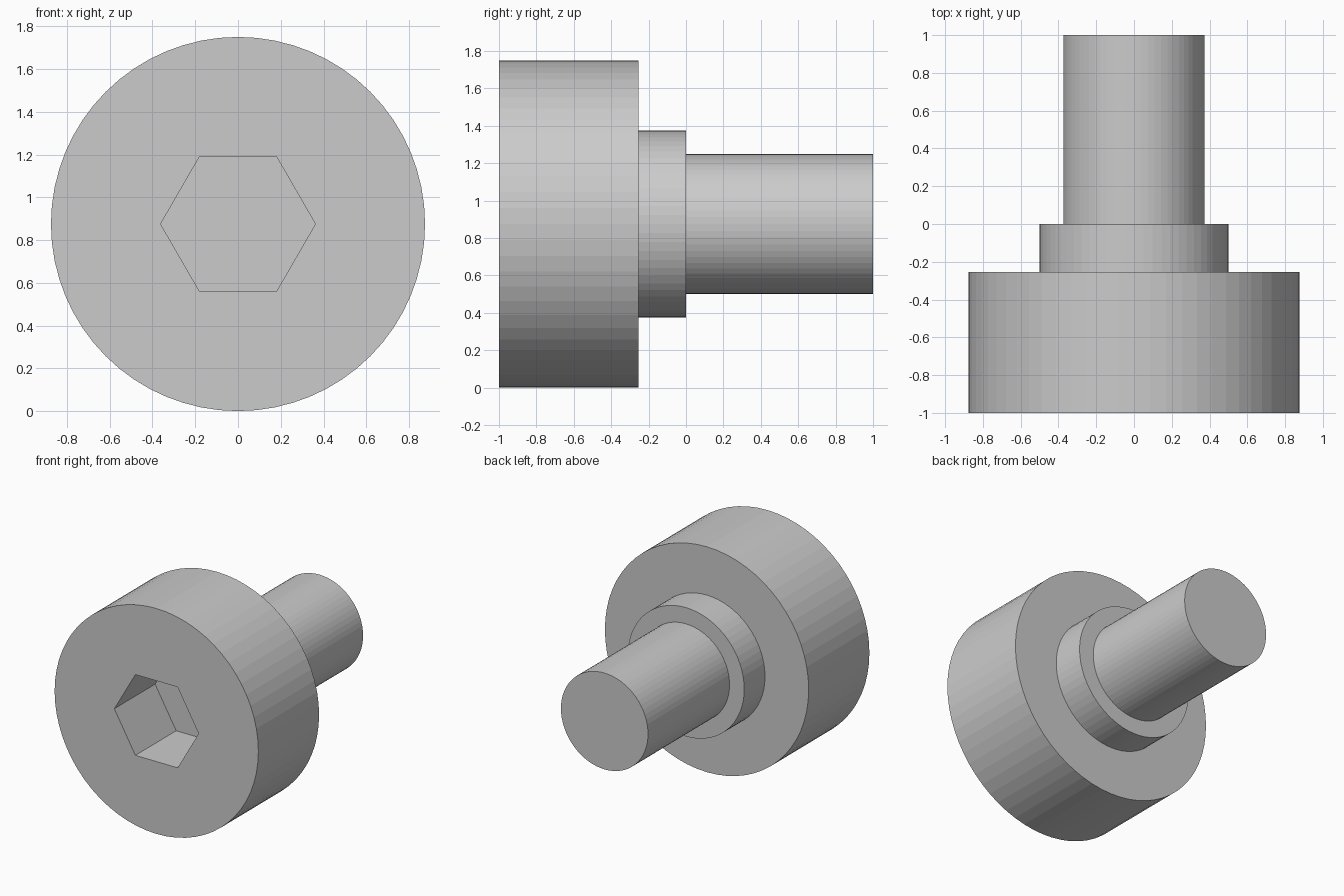
import bpy
import bmesh
from math import cos, sin, pi

if "Cube" in bpy.data.objects:
    bpy.data.objects.remove(bpy.data.objects["Cube"])

CENTRE_Z = 0.875


def turned_solid(name, profile, sides):
    """Solid of revolution about the y axis; profile is a list of (y, radius)."""
    bm = bmesh.new()
    rings = [[bm.verts.new((r * cos(2 * pi * i / sides), y,
                            CENTRE_Z + r * sin(2 * pi * i / sides)))
              for i in range(sides)] for y, r in profile]
    for a, b in zip(rings, rings[1:]):
        for i in range(sides):
            j = (i + 1) % sides
            bm.faces.new((a[i], a[j], b[j], b[i]))
    bm.faces.new(rings[0])
    bm.faces.new(rings[-1])
    bmesh.ops.recalc_face_normals(bm, faces=bm.faces)
    mesh = bpy.data.meshes.new(name)
    bm.to_mesh(mesh)
    bm.free()
    obj = bpy.data.objects.new(name, mesh)
    bpy.context.collection.objects.link(obj)
    return obj


# Bolt: wide head, short shoulder collar, plain shank
bolt = turned_solid("shoulder_bolt", [
    (-1.0, 0.875), (-0.255, 0.875),
    (-0.255, 0.5), (0.0, 0.5),
    (0.0, 0.374), (1.0, 0.374)], 64)

# Hexagonal key socket cut into the front of the head
socket = turned_solid("hex_socket_cutter", [(-1.2, 0.362), (-0.5, 0.362)], 6)
socket.hide_render = True
socket.hide_set(True)
cut = bolt.modifiers.new("hex_socket", 'BOOLEAN')
cut.operation = 'DIFFERENCE'
cut.solver = 'EXACT'
cut.object = socket
